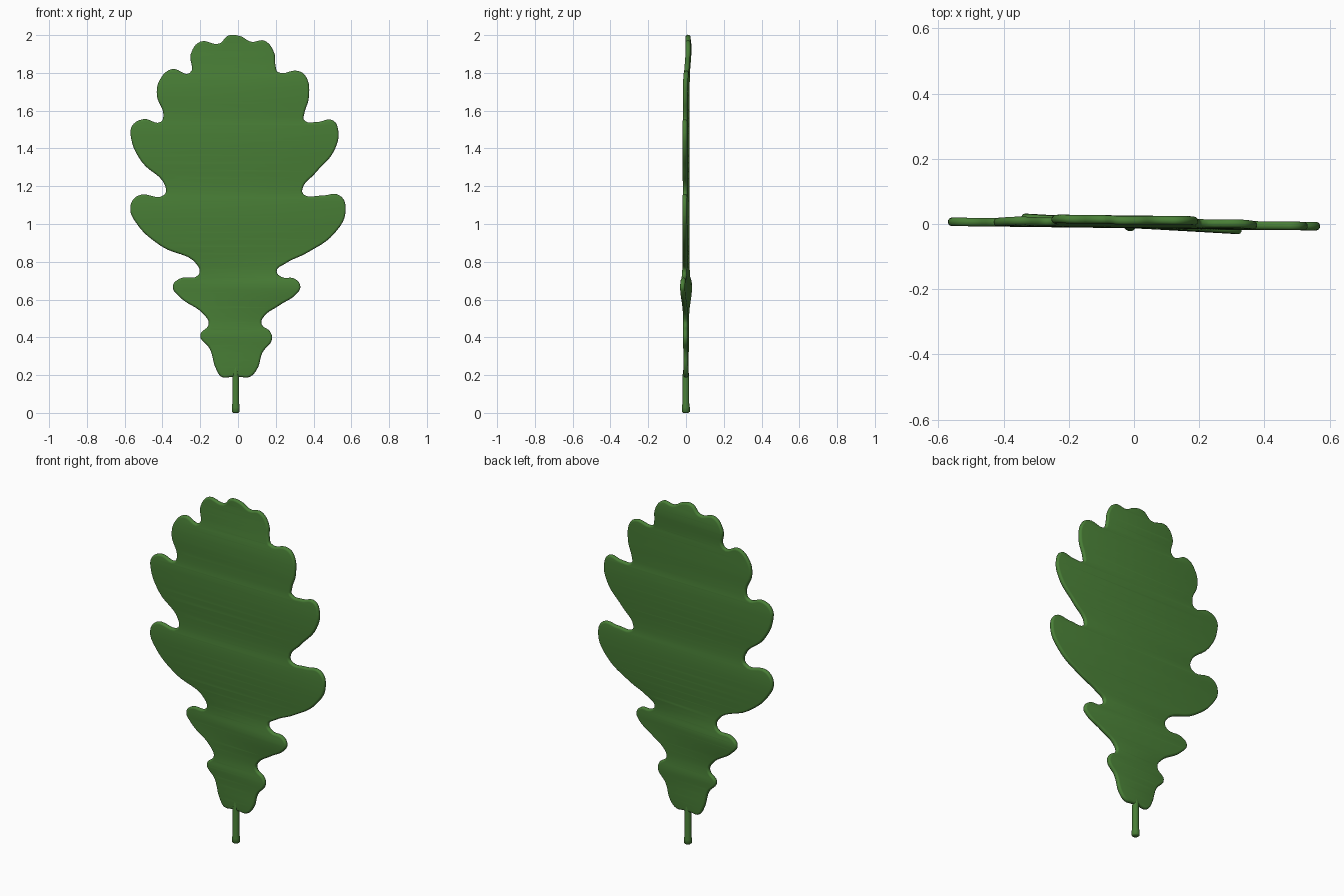
import bpy
import bmesh
from math import exp, radians
from mathutils import Vector

if "Cube" in bpy.data.objects:
    bpy.data.objects.remove(bpy.data.objects["Cube"], do_unlink=True)

ROUNDING = 0.012   # radius of the soft rim
HALF_CORE = 0.001  # half thickness between the rounded edges

# Outline in hundredths, from the stem up each side to the tip
LEFT_EDGE = [
    (1, 19), (6, 19), (10, 23), (13, 32), (18, 39), (17, 43), (12.5, 47),
    (13, 50), (22, 57), (31, 63), (33, 67), (30, 71), (23, 72), (20.5, 75),
    (25, 79), (37, 85), (51, 95), (57, 107), (54, 115), (44, 115), (35, 115.5),
    (34, 118), (41, 127), (51, 139), (53, 150), (50, 155), (42, 154),
    (35, 155), (35, 158), (37.5, 167), (36, 178), (32, 181), (21, 180.5),
    (20, 183), (19, 191), (14, 197), (7, 196.5), (1, 199.5),
]
RIGHT_EDGE = [
    (-3.5, 19), (-8.5, 19), (-11.5, 23), (-15, 34), (-20, 41), (-15.5, 47),
    (-18, 52), (-31, 61.5), (-34.5, 67), (-31, 71), (-21, 73), (-21, 77.5),
    (-41, 88.5), (-53.5, 100), (-57, 109), (-53, 115), (-39, 115.5),
    (-38.5, 120), (-51, 133), (-56.5, 145), (-56, 152), (-50, 155.5),
    (-41, 154), (-39.5, 157.5), (-43, 168.5), (-41, 177), (-35, 182),
    (-25.5, 180), (-25, 190), (-20, 196.5), (-10, 195.5), (-5, 199.8),
]


def make_material(name, color):
    material = bpy.data.materials.new(name)
    material.use_nodes = True
    material.diffuse_color = color
    for node in material.node_tree.nodes:
        if node.type == "BSDF_PRINCIPLED":
            node.inputs["Base Color"].default_value = color
            node.inputs["Roughness"].default_value = 0.7
    return material


def bend(x, z):
    """Gentle twist of the blade, strongest at the lower lobes, tip leaning back."""
    twist = 0.012 + 0.045 * exp(-((z - 0.66) / 0.12) ** 2)
    lean = 0.013 * exp(-((z - 1.93) / 0.13) ** 2)
    return lean - x * twist


def finish(mesh_object, material):
    mesh_object.data.materials.clear()
    mesh_object.data.materials.append(material)
    bpy.ops.object.select_all(action="DESELECT")
    mesh_object.select_set(True)
    bpy.context.view_layer.objects.active = mesh_object
    bpy.ops.object.shade_smooth_by_angle(angle=radians(50))


def make_blade(material):
    # Filled, rounded outline as a closed curve
    curve = bpy.data.curves.new("blade_outline", "CURVE")
    curve.dimensions = "2D"
    curve.fill_mode = "BOTH"
    curve.resolution_u = 6
    curve.extrude = HALF_CORE
    curve.bevel_depth = ROUNDING
    curve.bevel_resolution = 3
    curve.offset = -ROUNDING
    outline = LEFT_EDGE + RIGHT_EDGE[::-1]
    spline = curve.splines.new("BEZIER")
    spline.bezier_points.add(len(outline) - 1)
    spline.use_cyclic_u = True
    for point, (x, z) in zip(spline.bezier_points, outline):
        point.co = (x / 100, z / 100, 0)
        point.handle_left_type = point.handle_right_type = "AUTO"
    helper = bpy.data.objects.new("blade_outline", curve)
    bpy.context.collection.objects.link(helper)
    bpy.context.view_layer.update()
    graph = bpy.context.evaluated_depsgraph_get()
    mesh = bpy.data.meshes.new_from_object(helper.evaluated_get(graph))
    bpy.data.objects.remove(helper, do_unlink=True)

    # Slice into strips so the flat faces can follow the bend
    bm = bmesh.new()
    bm.from_mesh(mesh)
    bmesh.ops.remove_doubles(bm, verts=bm.verts, dist=0.0001)
    for step in range(5, 50):
        bmesh.ops.bisect_plane(
            bm, geom=bm.verts[:] + bm.edges[:] + bm.faces[:], dist=0.0001,
            plane_co=Vector((0, step / 25, 0)), plane_no=Vector((0, 1, 0)))
    for vert in bm.verts:
        x, z, depth = vert.co
        vert.co = (x, bend(x, z) - depth, z)
    bmesh.ops.recalc_face_normals(bm, faces=bm.faces[:])
    bm.to_mesh(mesh)
    bm.free()
    blade = bpy.data.objects.new("leaf_blade", mesh)
    bpy.context.collection.objects.link(blade)
    finish(blade, material)


def make_stem(material):
    # Round stalk lathed from a short profile, with a slightly swollen foot
    profile = [(0.014, 0), (0.021, 0.006), (0.021, 0.03), (0.018, 0.05),
               (0.018, 0.19), (0.012, 0.24)]
    sides = 20
    bm = bmesh.new()
    rings = []
    for radius, z in profile:
        ring = bmesh.ops.create_circle(bm, segments=sides, radius=radius)["verts"]
        for vert in ring:
            vert.co += Vector((-0.012, -0.001, z))
        rings.append(ring)
    for low, high in zip(rings, rings[1:]):
        for i in range(sides):
            j = (i + 1) % sides
            bm.faces.new((low[i], low[j], high[j], high[i]))
    bm.faces.new(rings[0])
    bm.faces.new(rings[-1])
    bmesh.ops.recalc_face_normals(bm, faces=bm.faces[:])
    mesh = bpy.data.meshes.new("leaf_stem")
    bm.to_mesh(mesh)
    bm.free()
    stem = bpy.data.objects.new("leaf_stem", mesh)
    bpy.context.collection.objects.link(stem)
    finish(stem, material)


leaf_green = make_material("leaf green", (0.066, 0.21, 0.037, 1))
make_blade(leaf_green)
make_stem(leaf_green)
